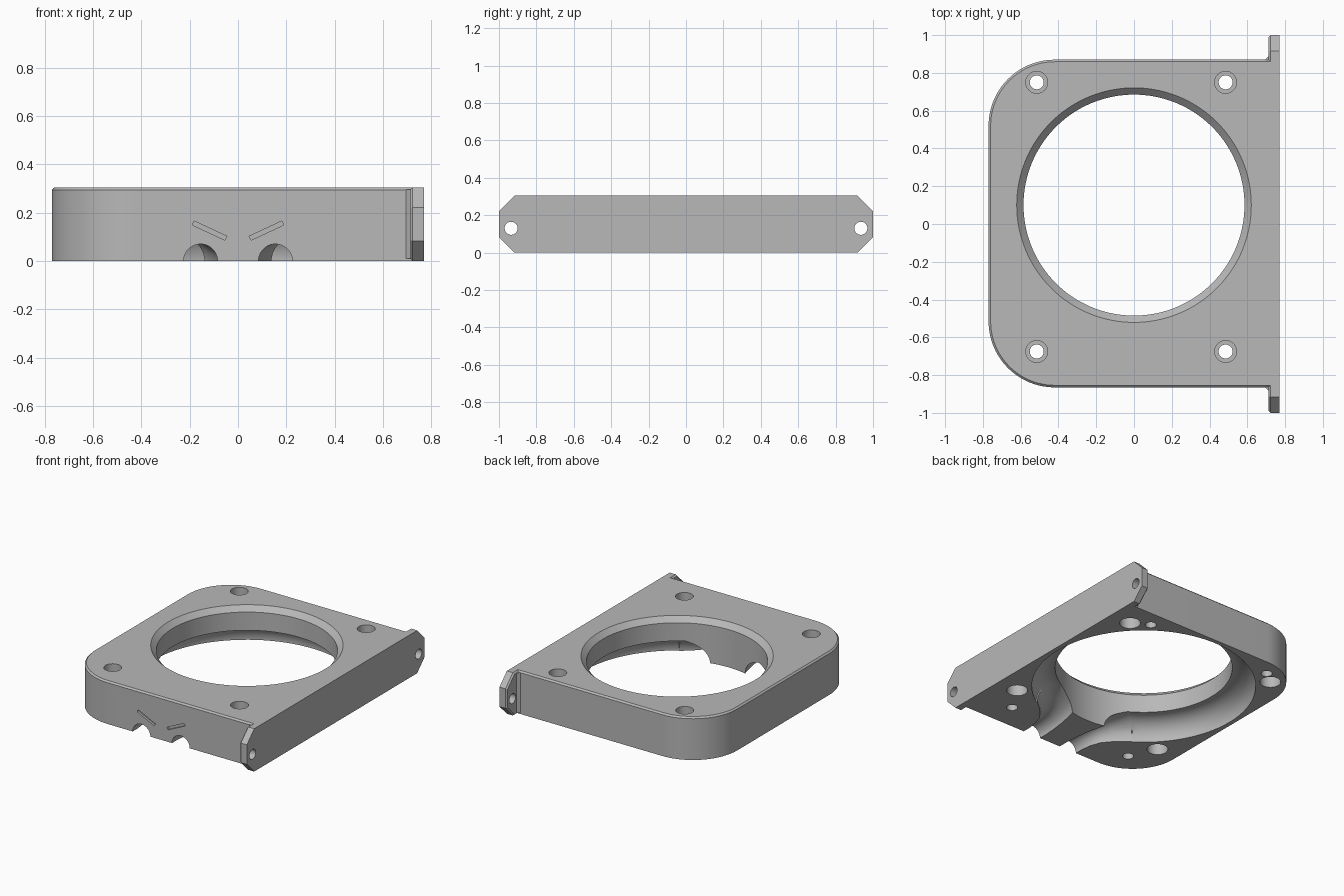
import bpy, bmesh
from math import sin, cos, pi, radians
from mathutils import Vector, Matrix

if "Cube" in bpy.data.objects:
    bpy.data.objects.remove(bpy.data.objects["Cube"])

H = 0.305          # plate height
CY = 0.10          # bore centre in y

grey = bpy.data.materials.new("plain_grey")
grey.use_nodes = True
grey.diffuse_color = (0.48, 0.48, 0.48, 1)
for node in grey.node_tree.nodes:
    if node.type == 'BSDF_PRINCIPLED':
        node.inputs["Base Color"].default_value = grey.diffuse_color


def finish(name, bm):
    bmesh.ops.recalc_face_normals(bm, faces=bm.faces)
    me = bpy.data.meshes.new(name)
    bm.to_mesh(me)
    bm.free()
    me.materials.append(grey)
    ob = bpy.data.objects.new(name, me)
    bpy.context.collection.objects.link(ob)
    return ob


def prism(name, outline, depth, bevel=0, bevel_test=None):
    """Extrude a closed 3D outline along a vector, bevelling chosen edges."""
    bm = bmesh.new()
    face = bm.faces.new([bm.verts.new(p) for p in outline])
    ext = bmesh.ops.extrude_face_region(bm, geom=[face])
    verts = [g for g in ext["geom"] if isinstance(g, bmesh.types.BMVert)]
    bmesh.ops.translate(bm, verts=verts, vec=depth)
    if bevel:
        edges = [e for e in bm.edges if all(bevel_test(v.co) for v in e.verts)]
        bmesh.ops.bevel(bm, geom=edges, offset=bevel, segments=1, affect='EDGES')
    return finish(name, bm)


def lathe(name, profile, x, y, sides=40):
    """Closed solid of stacked rings given as (radius, z)."""
    bm = bmesh.new()
    rings = [[bm.verts.new((x + r * cos(2 * pi * i / sides), y + r * sin(2 * pi * i / sides), z))
              for i in range(sides)] for r, z in profile]
    skin(bm, rings)
    return finish(name, bm)


def skin(bm, rings):
    n = len(rings[0])
    for a, b in zip(rings, rings[1:]):
        for i in range(n):
            j = (i + 1) % n
            bm.faces.new((a[i], a[j], b[j], b[i]))
    bm.faces.new(rings[0])
    bm.faces.new(rings[-1])


def tube(name, path, sides=32):
    """Round tube along flat points (x, y, radius) lying at z = 0."""
    bm = bmesh.new()
    rings = []
    for i, (x, y, r) in enumerate(path):
        a, b = path[max(i - 1, 0)], path[min(i + 1, len(path) - 1)]
        d = Vector((b[0] - a[0], b[1] - a[1], 0)).normalized()
        side = Vector((d.y, -d.x, 0))
        rings.append([bm.verts.new(Vector((x, y, 0)) + side * r * cos(t) + Vector((0, 0, r * sin(t))))
                      for t in (2 * pi * (k + 0.5) / sides for k in range(sides))])
    skin(bm, rings)
    return finish(name, bm)


def combine(target, other, op):
    mod = target.modifiers.new(op.lower(), 'BOOLEAN')
    mod.operation, mod.solver, mod.object = op, 'EXACT', other
    bpy.context.view_layer.update()
    dg = bpy.context.evaluated_depsgraph_get()
    me = bpy.data.meshes.new_from_object(target.evaluated_get(dg))
    target.modifiers.clear()
    target.data = me
    bpy.data.objects.remove(other)


# Plate: two rounded corners on the -x side, chamfered top rim
R, X0, X1, Y0, Y1 = 0.35, -0.77, 0.75, -0.865, 0.87
outline = [(X1, Y0, 0), (X1, Y1, 0)]
for cy, start in ((Y1 - R, 90), (Y0 + R, 180)):
    for k in range(21):
        t = radians(start + 4.5 * k)
        outline.append((X0 + R + R * cos(t), cy + R * sin(t), 0))
body = prism("mount_plate", outline, (0, 0, H), 0.011, lambda p: p.z > H - 0.001)

# Mounting flange with clipped corners and eased inner edges
C = 0.083
corner = [(1 - C, 0), (1, C), (1, H - C), (1 - C, H)]
outline = [(0.77, y, z) for y, z in corner] + [(0.77, -y, z) for y, z in reversed(corner)]
flange = prism("flange", outline, (-0.057, 0, 0), 0.01,
               lambda p: p.x < 0.72 and abs(p.y) > 0.9)
combine(body, flange, 'UNION')

# Small chamfered fillets where the flange meets the plate
for y, s in ((Y1, 1), (Y0, -1)):
    fillet = prism("fillet", [(0.695, y - s * 0.01, 0.01), (0.695, y, 0.01), (0.715, y + s * 0.02, 0.01),
                              (0.73, y + s * 0.02, 0.01), (0.73, y - s * 0.01, 0.01)],
                   (0, 0, H - 0.02))
    combine(body, fillet, 'UNION')

# Central bore with a chamfered mouth
bore = lathe("bore_cutter", [(0.585, -0.1), (0.585, H - 0.036), (0.621, H), (0.621, H + 0.1)], 0, CY, 128)
combine(body, bore, 'DIFFERENCE')

# Open ring groove underneath, its ends turning out through the front
lead = [(0.155, -0.95, 0.07), (0.155, -0.80, 0.07), (0.163, -0.72, 0.072),
        (0.183, -0.63, 0.082), (0.225, -0.535, 0.106)]
ring = [(0.6 * cos(radians(a)), CY + 0.6 * sin(radians(a)), 0.14) for a in range(-60, 241, 4)]
path = lead + ring + [(-x, y, r) for x, y, r in reversed(lead)]
combine(body, tube("groove_cutter", path), 'DIFFERENCE')

# Counterbored screw holes
for x in (-0.515, 0.485):
    for y in (-0.675, 0.75):
        hole = lathe("screw_cutter", [(0.037, -0.1), (0.037, 0.18), (0.058, 0.18), (0.058, H + 0.1)], x, y)
        combine(body, hole, 'DIFFERENCE')

# Blind pockets underneath
for x in (-0.605, 0.605):
    for y in (CY - 0.58, CY + 0.58):
        combine(body, lathe("pocket_cutter", [(0.069, -0.1), (0.069, 0.1)], x, y), 'DIFFERENCE')

# Flange holes, drilled along x
for y in (-0.935, 0.935):
    hole = lathe("flange_hole_cutter", [(0.035, 0.6), (0.035, 0.9)], 0, 0, 32)
    hole.data.transform(Matrix.Translation((0, y, 0.13)) @ Matrix.Rotation(pi / 2, 4, 'Y'))
    combine(body, hole, 'DIFFERENCE')

# Slanted slots engraved above the front channels
for s in (-1, 1):
    a, b = Vector((s * 0.05, 0, 0.094)), Vector((s * 0.185, 0, 0.157))
    d = (b - a).normalized()
    n = Vector((-d.z, 0, d.x)) * 0.009
    slot = prism("slot_cutter", [p + Vector((0, Y0 - 0.05, 0)) for p in (a - n, b - n, b + n, a + n)],
                 (0, 0.065, 0))
    combine(body, slot, 'DIFFERENCE')

# Smooth round walls, keep crisp edges
bpy.ops.object.select_all(action='DESELECT')
body.select_set(True)
bpy.context.view_layer.objects.active = body
bpy.ops.object.shade_smooth_by_angle(angle=radians(28))
